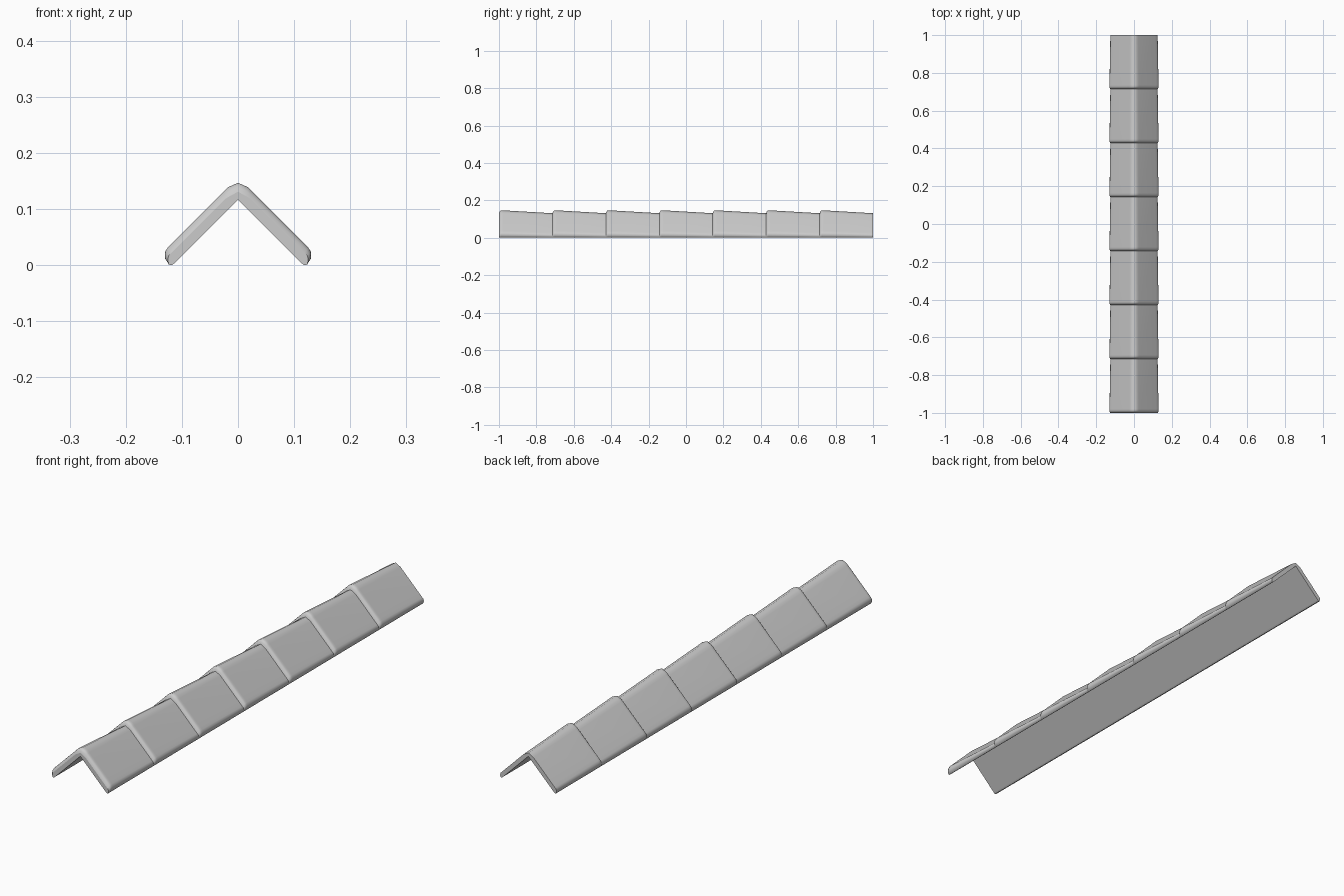
import bpy, bmesh, math

cube = bpy.data.objects.get("Cube")
if cube:
    bpy.data.objects.remove(cube, do_unlink=True)

TILES = 7
PITCH = 2.0 / TILES
THIN = 0.016      # how much lower the back edge of a tile sits than its front

grey = bpy.data.materials.new("ridge grey")
grey.use_nodes = True
colour = (0.6, 0.6, 0.6, 1)
grey.diffuse_color = colour
grey.node_tree.nodes["Principled BSDF"].inputs["Base Color"].default_value = colour


def outer_half(d):
    """Outside of one leg, ridge to foot, lowered by d."""
    return [(0, 0.147 - d), (0.018 - d * 0.2, 0.139 - d),
            (0.026 - d * 0.2, 0.131 - d * 0.8),
            (0.116 - d * 0.4, 0.041 - d * 0.6),
            (0.125 - d * 0.4, 0.032 - d * 0.6),
            (0.13 - d * 0.4, 0.024 - d * 0.4),
            (0.13 - d * 0.3, 0.012 - d * 0.2), (0.123, 0.001), (0.118, 0)]


INNER_HALF = [(0, 0.117), (0.113, 0.004), (0.118, 0)]


def mirrored(half):
    """Full section from the right foot over the ridge to the left foot."""
    return [(-x, z) for x, z in reversed(half[1:])] + half


def finish(bm, name):
    mesh = bpy.data.meshes.new(name)
    bm.to_mesh(mesh)
    bm.free()
    mesh.materials.append(grey)
    obj = bpy.data.objects.new(name, mesh)
    bpy.context.collection.objects.link(obj)
    return obj


def loft(name, sections):
    """Skin a list of (y, section) pairs."""
    bm = bmesh.new()
    rows = [[bm.verts.new((x, y, z)) for x, z in sec] for y, sec in sections]
    for a, b in zip(rows, rows[1:]):
        for i in range(len(a) - 1):
            bm.faces.new((a[i], a[i + 1], b[i + 1], b[i]))
    return finish(bm, name)


def end_rim(name, y):
    """Close the thickness between the tile and the lining, one face per leg."""
    bm = bmesh.new()
    loop = outer_half(THIN) + INNER_HALF[-2::-1]
    for side in (1, -1):
        verts = [bm.verts.new((side * x, y, z)) for x, z in loop]
        bm.faces.new(verts[::side])
    return finish(bm, name)


# overlapping tiles: rounded front lip, then a steady taper to the back
STATIONS = [(0, THIN), (0.003, 0.008), (0.008, 0.002), (0.014, 0),
            (0.022, 0.0005), (PITCH, THIN)]
bpy.ops.object.select_all(action="DESELECT")
for i in range(TILES):
    start = -1 + i * PITCH
    tile = loft(f"ridge_tile_{i + 1}",
                [(start + y, mirrored(outer_half(d))) for y, d in STATIONS])
    tile.select_set(True)
    bpy.context.view_layer.objects.active = tile
bpy.ops.object.shade_smooth_by_angle(angle=math.radians(60))

# underside lining and end rims
loft("underside_lining", [(y, mirrored(INNER_HALF)) for y in (-1, 1)])
end_rim("front_rim", -1)
end_rim("back_rim", 1)
